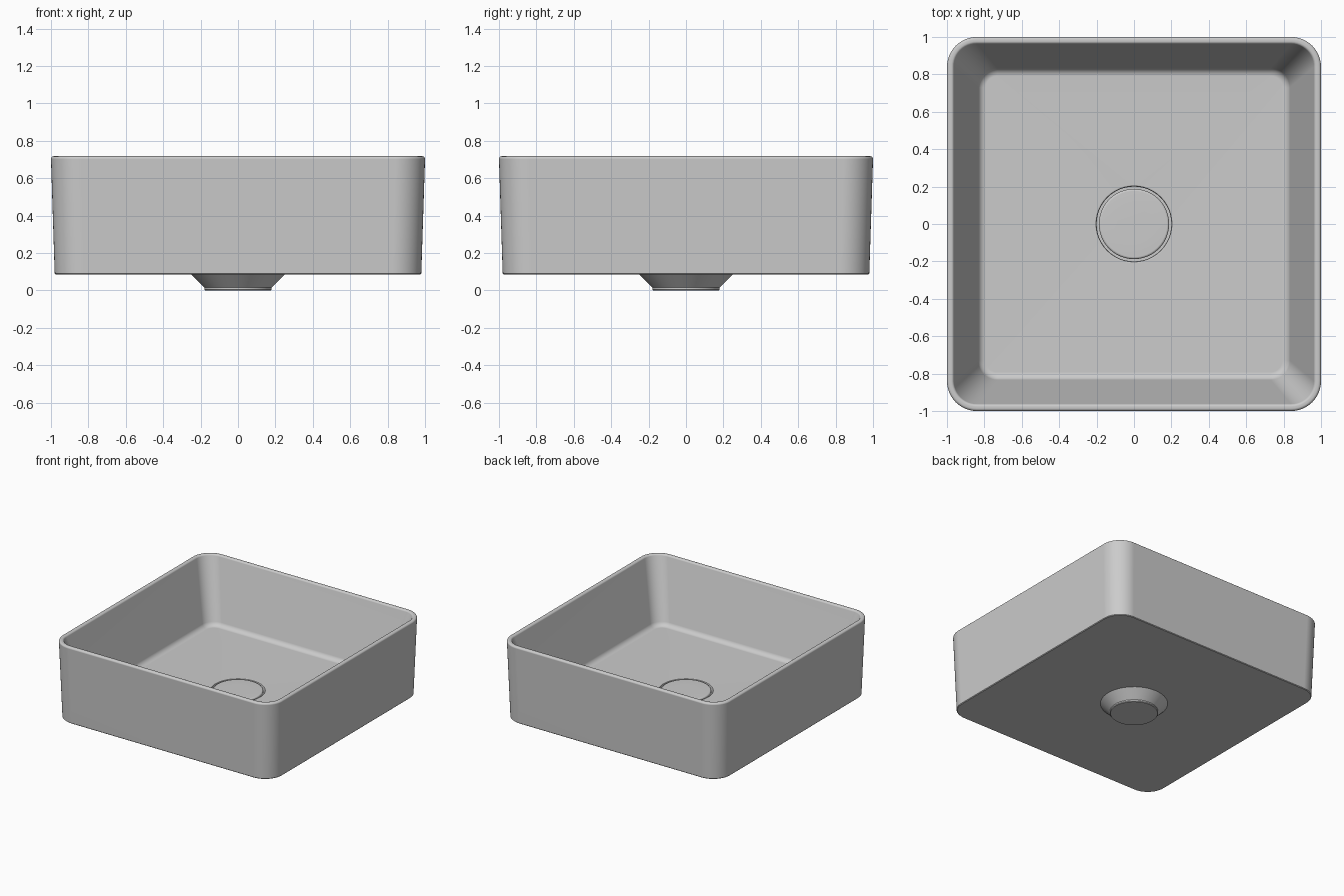
import bpy
import bmesh
from math import cos, sin, pi, radians

cube = bpy.data.objects.get("Cube")
if cube:
    bpy.data.objects.remove(cube, do_unlink=True)

ceramic = bpy.data.materials.new("grey ceramic")
ceramic.use_nodes = True
colour = (0.6, 0.6, 0.6, 1)
ceramic.diffuse_color = colour
ceramic.node_tree.nodes["Principled BSDF"].inputs["Base Color"].default_value = colour

STEPS = 12


def ring(half, radius, z):
    """Rounded square; a circle when the radius equals the half width."""
    c = half - radius
    points = []
    for corner, (sx, sy) in enumerate([(1, 1), (-1, 1), (-1, -1), (1, -1)]):
        for i in range(STEPS + 1):
            a = (corner + i / STEPS) * pi / 2
            points.append((sx * c + radius * cos(a), sy * c + radius * sin(a), z))
    return points


def loft(name, sections):
    """Skin the sections in order and cap both ends."""
    bm = bmesh.new()
    rings = [[bm.verts.new(p) for p in ring(*s)] for s in sections]
    for low, high in zip(rings, rings[1:]):
        for i in range(len(low)):
            j = (i + 1) % len(low)
            bm.faces.new((low[i], low[j], high[j], high[i]))
    bm.faces.new(rings[0][::-1])
    bm.faces.new(rings[-1])
    bmesh.ops.remove_doubles(bm, verts=bm.verts, dist=0.0002)
    bmesh.ops.recalc_face_normals(bm, faces=bm.faces)
    mesh = bpy.data.meshes.new(name)
    bm.to_mesh(mesh)
    bm.free()
    mesh.materials.append(ceramic)
    obj = bpy.data.objects.new(name, mesh)
    bpy.context.collection.objects.link(obj)
    bpy.ops.object.select_all(action="DESELECT")
    obj.select_set(True)
    bpy.context.view_layer.objects.active = obj
    bpy.ops.object.shade_smooth_by_angle(angle=radians(32))
    normals = obj.modifiers.new("even shading", "WEIGHTED_NORMAL")
    normals.keep_sharp = True
    return obj


def fillet(half, z, size, start, end, corner, steps=5):
    """Quarter-round sections about a centre, corner radius following the offset."""
    result = []
    for i in range(steps + 1):
        a = radians(start + (end - start) * i / steps)
        off = size * cos(a)
        result.append((half + off, corner + off, z + size * sin(a)))
    return result


# Basin: drain collar, underside, tapered outer wall, rim, inner wall, floor, drain well
collar = [(0.175, 0.175, 0), (0.18, 0.18, 0.005), (0.18, 0.18, 0.015), (0.25, 0.25, 0.085)]
outer_wall = [(0.975, 0.15, 0.085), (0.98, 0.155, 0.09)]
rim = fillet(0.985, 0.703, 0.015, 0, 90, 0.145) + fillet(0.977, 0.703, 0.015, 90, 165, 0.137)
floor_curve = fillet(0.79, 0.26, 0.045, -17, -88, 0.06)
floor_curve = [(h, r, z) for h, r, z in floor_curve]
drain = [(0.21, 0.21, 0.21), (0.203, 0.203, 0.206), (0.2, 0.2, 0.198), (0.2, 0.2, 0.16)]
loft("basin", collar + outer_wall + rim + floor_curve + drain)

# Drain cover: shallow disc with a rounded edge
cover_edge = fillet(0.176, 0.2, 0.012, 0, 90, 0.176)
loft("drain_cover", [(0.188, 0.188, 0.155)] + cover_edge + [(0.09, 0.09, 0.215)])
